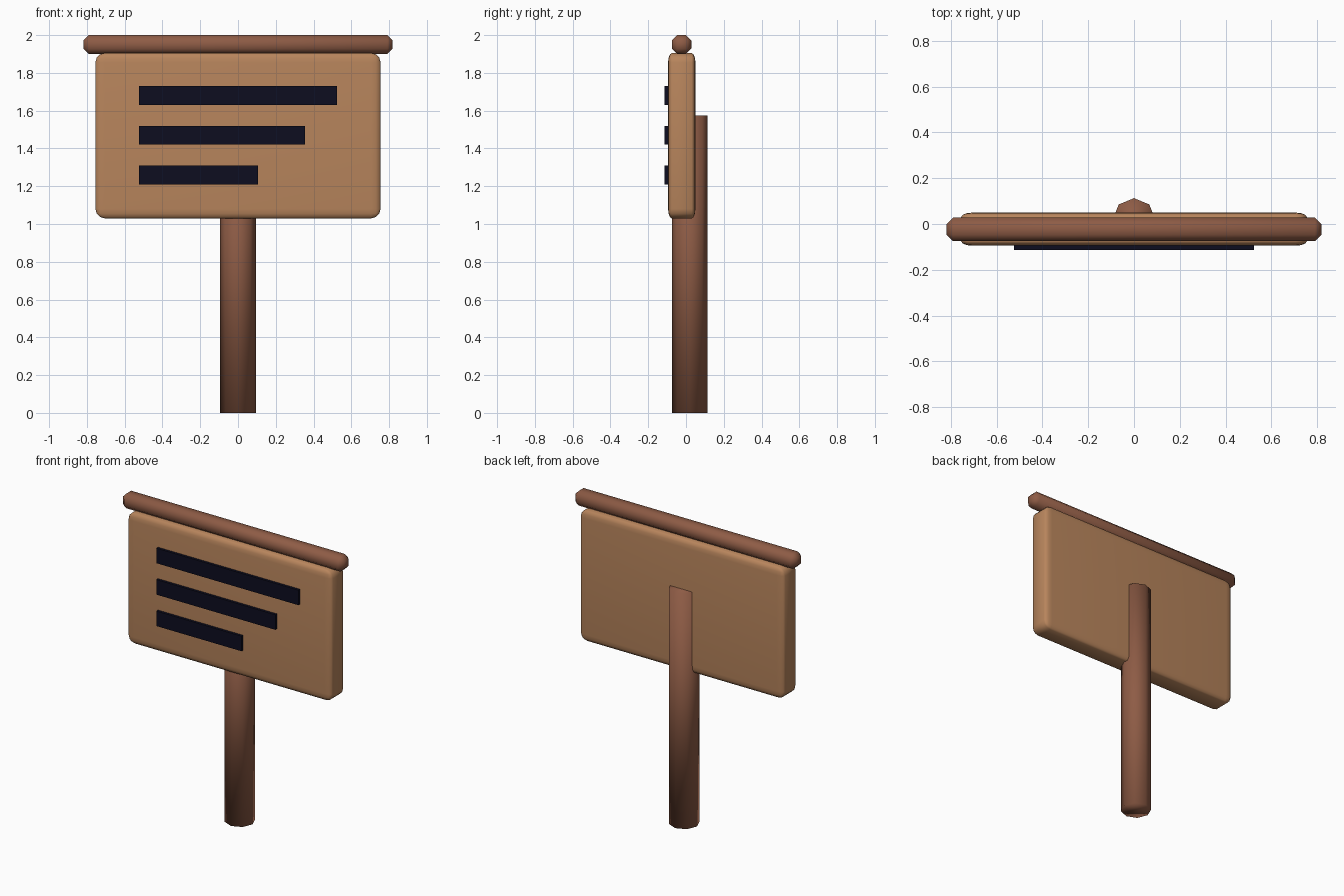
import bpy
import bmesh
import math

cube = bpy.data.objects.get("Cube")
if cube:
    bpy.data.objects.remove(cube, do_unlink=True)


def material(name, color):
    mat = bpy.data.materials.new(name)
    mat.use_nodes = True
    mat.diffuse_color = (*color, 1)
    bsdf = next(n for n in mat.node_tree.nodes if n.type == 'BSDF_PRINCIPLED')
    bsdf.inputs["Base Color"].default_value = (*color, 1)
    return mat


dark_wood = material("dark wood", (0.27, 0.106, 0.06))
light_wood = material("light wood", (0.48, 0.235, 0.108))
ink = material("dark ink", (0.004, 0.004, 0.014))


def finish(bm, name, mat, smooth):
    bmesh.ops.recalc_face_normals(bm, faces=bm.faces)
    for f in bm.faces:
        f.smooth = smooth
    mesh = bpy.data.meshes.new(name)
    bm.to_mesh(mesh)
    bm.free()
    mesh.materials.append(mat)
    obj = bpy.data.objects.new(name, mesh)
    bpy.context.collection.objects.link(obj)
    return obj


def box(name, mat, low, high, bevel=0, segments=1, depth_squash=1):
    """Box between two corners; depth_squash flattens the bevel along y."""
    size = [h - l for l, h in zip(low, high)]
    bm = bmesh.new()
    bmesh.ops.create_cube(bm, size=1)
    bmesh.ops.scale(bm, verts=bm.verts, vec=(size[0], size[1] / depth_squash, size[2]))
    if bevel:
        bmesh.ops.bevel(bm, geom=bm.edges[:], offset=bevel, segments=segments,
                        profile=0.5, affect='EDGES')
    bmesh.ops.scale(bm, verts=bm.verts, vec=(1, depth_squash, 1))
    bmesh.ops.translate(bm, verts=bm.verts, vec=[(l + h) / 2 for l, h in zip(low, high)])
    return finish(bm, name, mat, bevel > 0)


# Eight-sided post with a corner facing straight back
POST_RADIUS, POST_HEIGHT, POST_Y = 0.094, 1.575, 0.019
bm = bmesh.new()
ring = [bm.verts.new((POST_RADIUS * math.sin(i * math.tau / 8),
                      POST_Y + POST_RADIUS * math.cos(i * math.tau / 8), 0))
        for i in range(8)]
base = bm.faces.new(ring)
top = bmesh.ops.extrude_face_region(bm, geom=[base], use_keep_orig=True)["geom"]
bmesh.ops.translate(bm, verts=[v for v in top if isinstance(v, bmesh.types.BMVert)],
                    vec=(0, 0, POST_HEIGHT))
finish(bm, "post", dark_wood, True)

# Rounded sign board and chamfered rail on top
box("board", light_wood, (-0.755, -0.095, 1.03), (0.755, 0.05, 1.905),
    bevel=0.05, segments=3, depth_squash=0.4)
box("top_rail", dark_wood, (-0.818, -0.075, 1.9), (0.818, 0.028, 2.0), bevel=0.028)

# Raised writing bars, aligned on one side
for i, end in enumerate((0.525, 0.355, 0.105)):
    z = 1.68 - i * 0.21
    box(f"writing_bar_{i + 1}", ink, (-0.525, -0.113, z - 0.05), (end, -0.093, z + 0.05))
